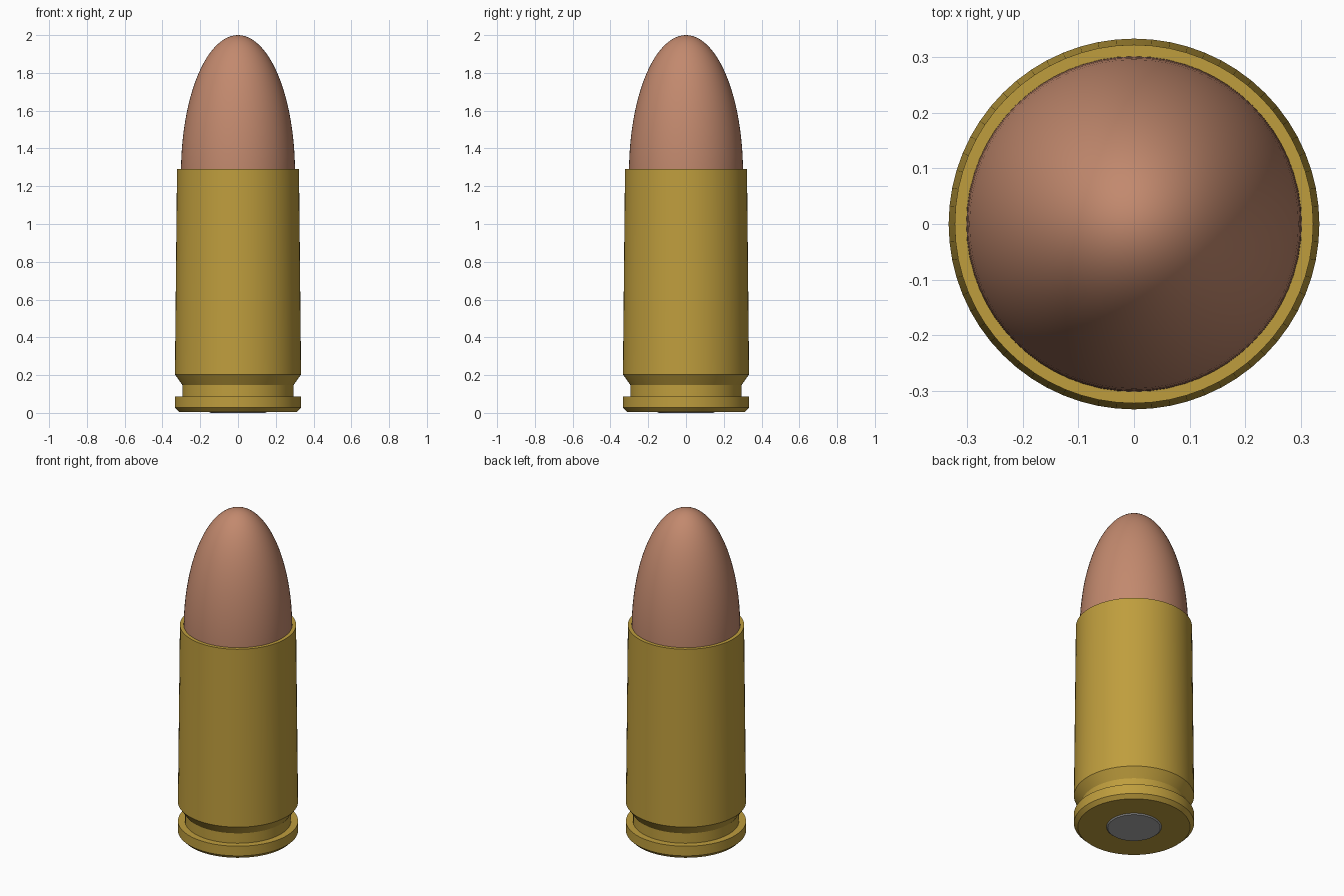
import bpy, bmesh, math

cube = bpy.data.objects.get("Cube")
if cube:
    bpy.data.objects.remove(cube, do_unlink=True)

SEGMENTS = 64


def make_material(name, rgb, metallic=0.0):
    mat = bpy.data.materials.new(name)
    mat.use_nodes = True
    color = (*rgb, 1.0)
    mat.diffuse_color = color
    mat.node_tree.nodes["Principled BSDF"].inputs["Base Color"].default_value = color
    return mat


def lathe(name, profile, mat):
    """Spin a (radius, height) profile around z; radius 0 makes a pole."""
    bm = bmesh.new()
    rings = []
    for r, z in profile:
        count = SEGMENTS if r > 0 else 1
        rings.append([bm.verts.new((r * math.cos(math.tau * i / SEGMENTS),
                                    r * math.sin(math.tau * i / SEGMENTS), z))
                      for i in range(count)])
    for low, high in zip(rings, rings[1:]):
        for i in range(SEGMENTS):
            j = (i + 1) % SEGMENTS
            if len(low) == 1:
                bm.faces.new((low[0], high[j], high[i]))
            elif len(high) == 1:
                bm.faces.new((low[i], low[j], high[0]))
            else:
                bm.faces.new((low[i], low[j], high[j], high[i]))
    mesh = bpy.data.meshes.new(name)
    bm.to_mesh(mesh)
    bm.free()
    mesh.materials.append(mat)
    obj = bpy.data.objects.new(name, mesh)
    bpy.context.collection.objects.link(obj)
    bpy.ops.object.select_all(action='DESELECT')
    obj.select_set(True)
    bpy.context.view_layer.objects.active = obj
    bpy.ops.object.shade_smooth_by_angle(angle=math.radians(25))
    return obj


brass = make_material("brass", (0.52, 0.34, 0.047))
copper = make_material("copper", (0.54, 0.25, 0.155))
steel = make_material("grey steel", (0.41, 0.41, 0.41))

# Case: base, chamfered rim, extractor groove, tapered wall and open mouth
lathe("case", [
    (0, 0.006), (0.312, 0.006), (0.334, 0.028), (0.334, 0.087),
    (0.295, 0.087), (0.295, 0.148), (0.334, 0.204), (0.323, 1.29),
    (0.302, 1.29), (0.302, 1.2),
], brass)

# Projectile: seated shank and elliptical nose
radius, shoulder, tip = 0.302, 1.27, 2.0
steps = 24
nose = [(radius * math.cos(a), shoulder + (tip - shoulder) * math.sin(a))
        for a in (math.pi / 2 * k / steps for k in range(steps))]
lathe("projectile", [(0, 1.0), (radius, 1.0)] + nose + [(0, tip)], copper)

# Primer: shallow button with a bevelled edge in the base
lathe("primer", [(0, 0), (0.146, 0), (0.154, 0.007), (0.154, 0.03), (0, 0.03)], steel)
